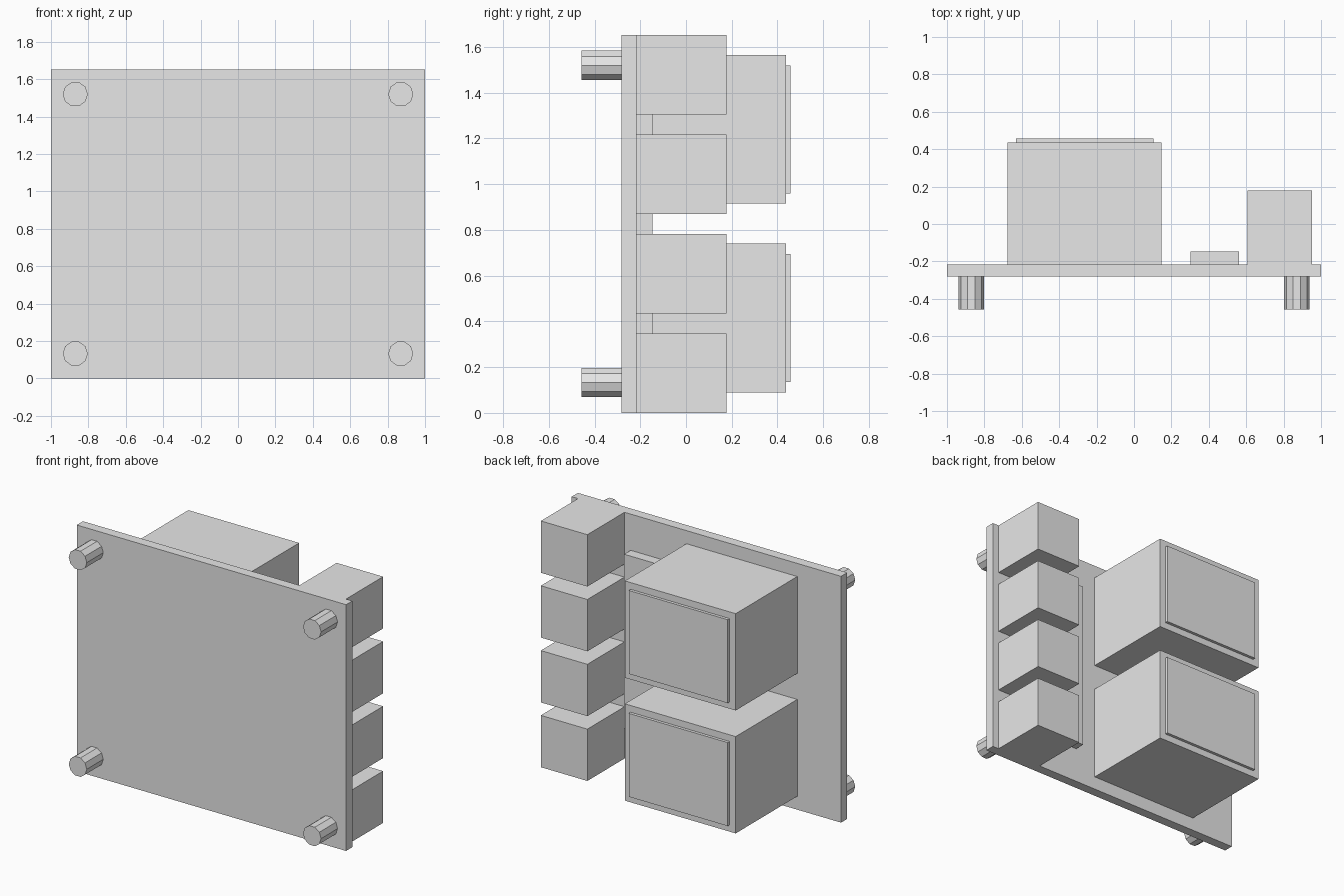
import bpy
import math

cube = bpy.data.objects.get("Cube")
if cube:
    bpy.data.objects.remove(cube, do_unlink=True)

# Single plain colour
grey = bpy.data.materials.new("light_grey")
grey.use_nodes = True
grey.diffuse_color = (0.8, 0.8, 0.8, 1)
grey.node_tree.nodes["Principled BSDF"].inputs["Base Color"].default_value = (0.8, 0.8, 0.8, 1)


def box(name, xs, ys, zs):
    """Box spanning the given x, y and z ranges."""
    spans = (xs, ys, zs)
    bpy.ops.mesh.primitive_cube_add(size=1, location=[(a + b) / 2 for a, b in spans])
    obj = bpy.context.object
    obj.name = name
    obj.scale = [b - a for a, b in spans]
    bpy.ops.object.transform_apply(location=False, rotation=False, scale=True)
    obj.data.materials.append(grey)
    return obj


HEIGHT = 1.653
FRONT, BACK = -0.282, -0.216   # faces of the circuit board
RELAY_TOP = 0.437
END = 0.457

# Circuit board
box("circuit_board", (-1, 1), (FRONT, BACK), (0, HEIGHT))

# Mounting posts at the four corners
for side, x in (("right", -0.87), ("left", 0.87)):
    for level, z in (("lower", 0.133), ("upper", HEIGHT - 0.133)):
        bpy.ops.mesh.primitive_cylinder_add(
            vertices=10, radius=0.067, depth=FRONT + END,
            location=(x, (FRONT - END) / 2, z),
            rotation=(math.pi / 2, math.pi / 2, 0))
        post = bpy.context.object
        post.name = f"mounting_post_{level}_{side}"
        post.data.materials.append(grey)

# Two relay blocks, each with a raised panel on its outer face
for level, z in (("lower", 0.09), ("upper", 0.915)):
    box(f"relay_{level}", (-0.675, 0.148), (BACK, RELAY_TOP), (z, z + 0.65))
    box(f"relay_panel_{level}", (-0.63, 0.105), (RELAY_TOP, END), (z + 0.045, z + 0.605))

# Row of terminal blocks along the left edge
for i in range(4):
    z = i * 0.435
    box(f"terminal_block_{i + 1}", (0.608, 0.953), (BACK, 0.178), (z, z + 0.348))

# Long flat chip between the relays and the terminals
box("flat_chip", (0.303, 0.562), (BACK, -0.147), (0.24, 1.41))
